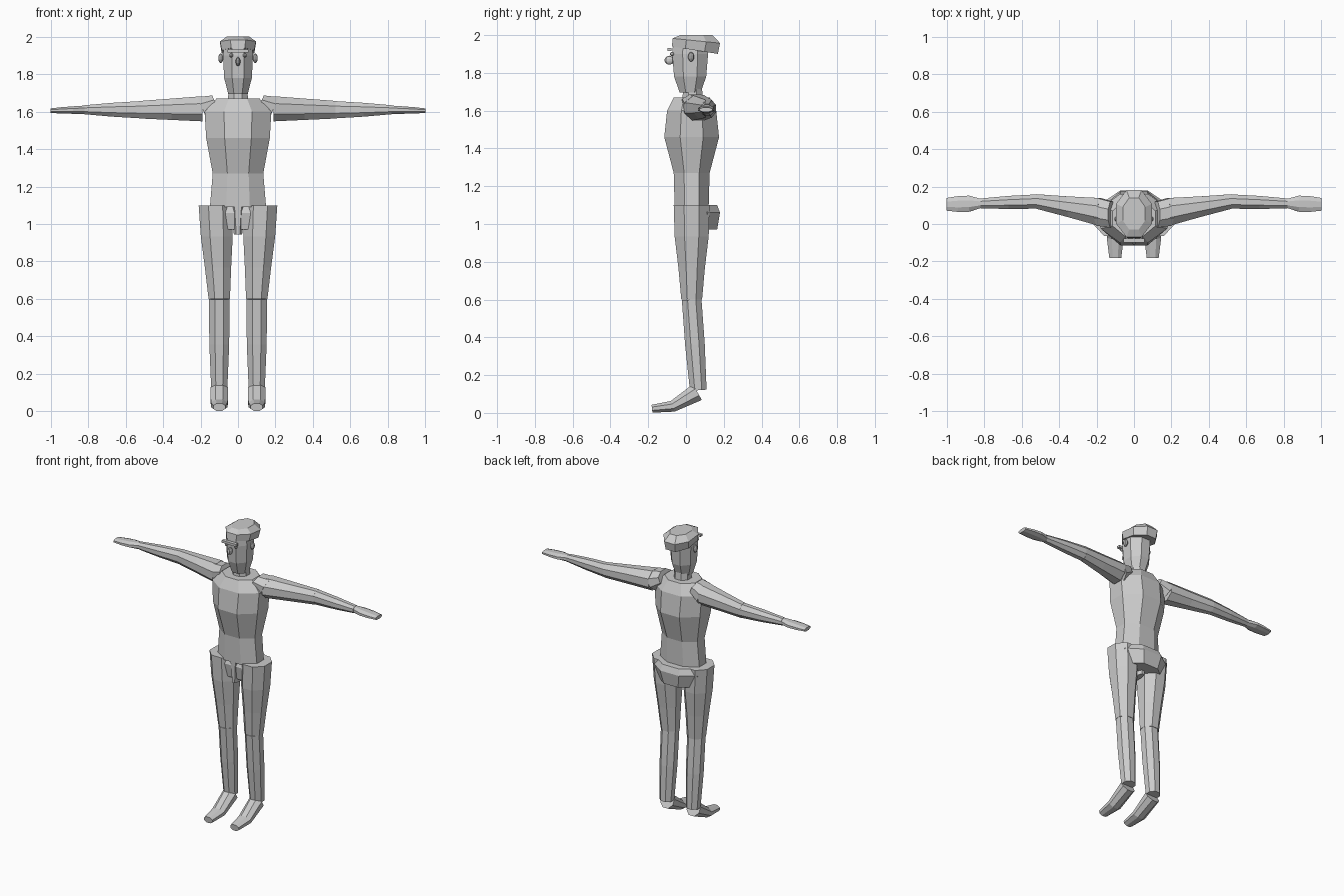
import bpy, bmesh
from mathutils import Vector

cube = bpy.data.objects.get("Cube")
if cube:
    bpy.data.objects.remove(cube)

shade = (0.6, 0.6, 0.6, 1)
grey = bpy.data.materials.new("plain grey")
grey.use_nodes = True
grey.diffuse_color = shade
grey.node_tree.nodes["Principled BSDF"].inputs["Base Color"].default_value = shade

side_to_side = Vector((1, 0, 0))
front_to_back = Vector((0, 1, 0))


def finish(name, bm, mirrored):
    """Turn the mesh data into a flat-shaded grey object, copied to the other side if asked."""
    bmesh.ops.recalc_face_normals(bm, faces=bm.faces)
    mesh = bpy.data.meshes.new(name)
    bm.to_mesh(mesh)
    bm.free()
    mesh.materials.append(grey)
    obj = bpy.data.objects.new(name, mesh)
    bpy.context.collection.objects.link(obj)
    if mirrored:
        obj.modifiers.new("Mirror", 'MIRROR').use_mirror_merge = False


def octagon(half_width, half_depth):
    """Corners of a rectangle with its four corners cut off."""
    cut = 0.42
    quarter = [(1, cut), (cut, 1)]
    half = quarter + [(-b, a) for a, b in quarter]
    full = half + [(-a, -b) for a, b in half]
    return [(a * half_width, b * half_depth) for a, b in full]


def loft(name, path, widths, depths, across=side_to_side, mirrored=False):
    """Sweep octagons along a path, each one square to the path at its point."""
    path = [Vector(point) for point in path]
    bm = bmesh.new()
    rings = []
    for i, (centre, width, depth) in enumerate(zip(path, widths, depths)):
        before = path[max(i - 1, 0)]
        after = path[min(i + 1, len(path) - 1)]
        up = across.cross(after - before).normalized()
        rings.append([bm.verts.new(centre + across * a + up * b)
                      for a, b in octagon(width, depth)])
    for low, high in zip(rings, rings[1:]):
        for i in range(len(low)):
            bm.faces.new((low[i - 1], low[i], high[i], high[i - 1]))
    bm.faces.new(rings[0])
    bm.faces.new(rings[-1])
    finish(name, bm, mirrored)


def stack(name, y, heights, widths, depths):
    """Upright loft on the centre line."""
    loft(name, [(0, y, z) for z in heights], widths, depths)


def limb(name, start, end, widths, depths, across=side_to_side):
    """Mirrored loft with evenly spaced rings between two joints."""
    steps = len(widths) - 1
    path = [Vector(start).lerp(Vector(end), i / steps) for i in range(steps + 1)]
    loft(name, path, widths, depths, across, mirrored=True)


def solid(name, centre, size, rounded=True, mirrored=False):
    """Small ball or block, given by its half sizes."""
    bm = bmesh.new()
    if rounded:
        bmesh.ops.create_uvsphere(bm, u_segments=8, v_segments=5, radius=1)
    else:
        bmesh.ops.create_cube(bm, size=2)
    bmesh.ops.scale(bm, vec=size, verts=bm.verts)
    bmesh.ops.translate(bm, vec=centre, verts=bm.verts)
    finish(name, bm, mirrored)


# Joints on the left side
hip = (0.12, 0.03, 1.1)
knee = (0.1, 0.03, 0.6)
ankle = (0.1, 0.065, 0.12)
shoulder = (0.12, 0.05, 1.645)
armpit = (0.19, 0.065, 1.615)
elbow = (0.52, 0.12, 1.61)
wrist = (0.82, 0.11, 1.61)
fingertip = (1, 0.105, 1.605)

# Torso, seat and the narrow front of the crotch
stack("torso", 0.03, [1.09, 1.27, 1.46, 1.6, 1.67],
      [0.15, 0.135, 0.17, 0.178, 0.115], [0.09, 0.095, 0.145, 0.13, 0.095])
stack("seat", 0.065, [0.97, 1.06, 1.1], [0.13, 0.17, 0.15], [0.1, 0.115, 0.1])
stack("crotch", 0.02, [0.945, 1.1], [0.022, 0.045], [0.07, 0.075])

# Legs and feet
limb("upper_leg", hip, knee, [0.09, 0.085, 0.07, 0.057], [0.095, 0.09, 0.07, 0.055])
limb("lower_leg", knee, ankle, [0.055, 0.053, 0.043], [0.052, 0.052, 0.044])
loft("foot", [(0.1, 0.06, 0.11), (0.1, -0.07, 0.035), (0.1, -0.18, 0.022)],
     [0.047, 0.045, 0.032], [0.048, 0.03, 0.021], mirrored=True)

# Arms and hands
limb("shoulder", shoulder, armpit, [0.07, 0.074], [0.045, 0.068], front_to_back)
limb("upper_arm", armpit, elbow, [0.074, 0.055, 0.039], [0.067, 0.057, 0.047], front_to_back)
limb("forearm", elbow, wrist, [0.038, 0.035, 0.026], [0.046, 0.037, 0.024], front_to_back)
limb("hand", wrist, fingertip, [0.025, 0.043, 0.042, 0.034],
     [0.022, 0.02, 0.017, 0.012], front_to_back)

# Neck, head and hair, whose lower edge rises towards the forehead
stack("neck", 0.035, [1.64, 1.72], [0.055, 0.05], [0.055, 0.05])
stack("head", 0.022, [1.695, 1.78, 1.9, 1.96],
      [0.052, 0.074, 0.08, 0.075], [0.055, 0.085, 0.095, 0.09])
loft("hair", [(0, 0.047, 1.92), (0, 0.055, 1.97), (0, 0.055, 2)],
     [0.087, 0.096, 0.06], [0.123, 0.126, 0.085])

# Face
solid("brow", (0, -0.088, 1.923), (0.055, 0.011, 0.008), rounded=False)
solid("eye", (0.036, -0.074, 1.9), (0.011, 0.012, 0.011), mirrored=True)
solid("nose", (0, -0.088, 1.867), (0.013, 0.026, 0.024))
solid("ear", (0.092, 0.027, 1.885), (0.014, 0.016, 0.026), mirrored=True)
